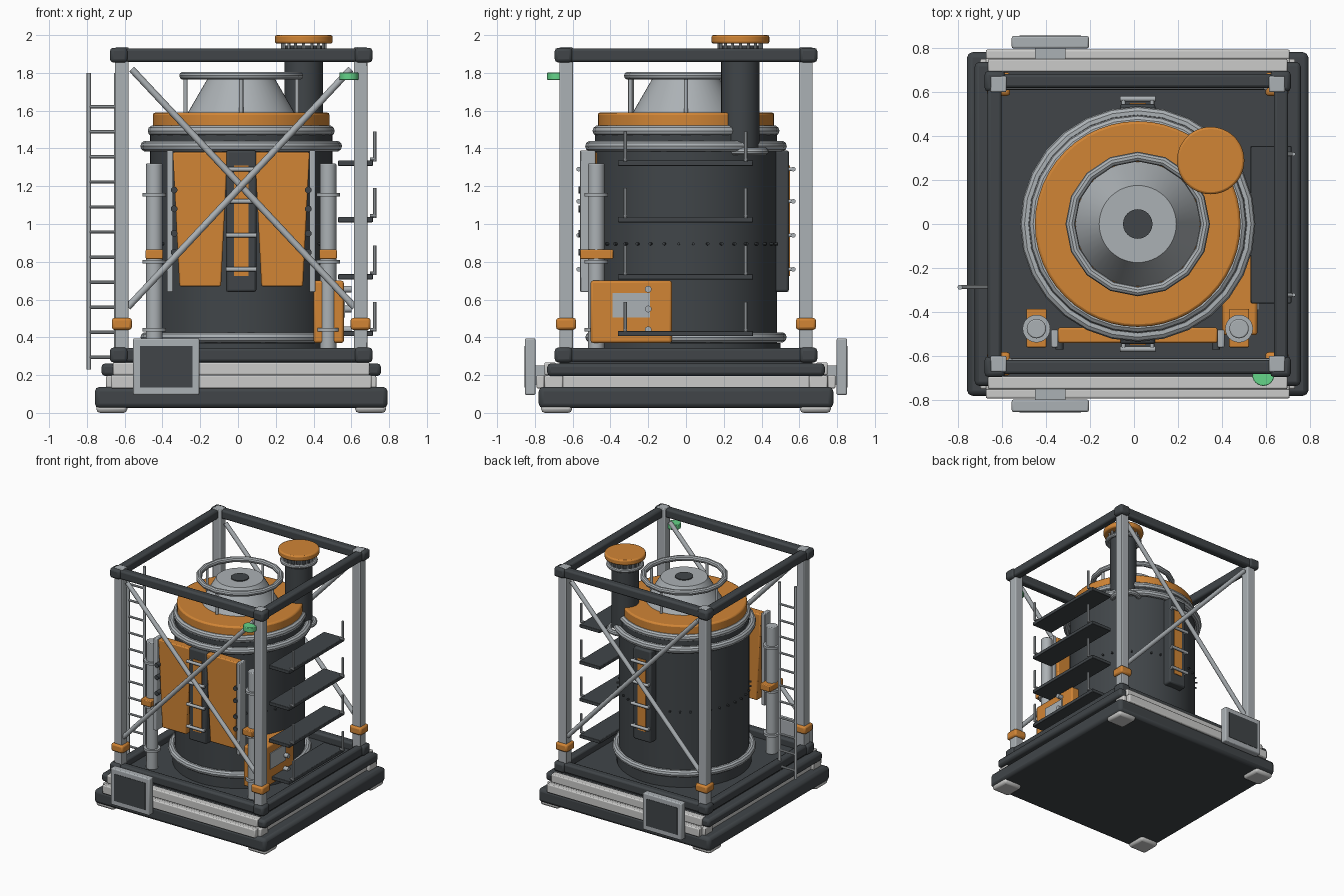
import bpy
import math
from mathutils import Vector

if "Cube" in bpy.data.objects:
    bpy.data.objects.remove(bpy.data.objects["Cube"], do_unlink=True)


def material(name, rgb):
    m = bpy.data.materials.new(name)
    m.use_nodes = True
    m.diffuse_color = (*rgb, 1)
    m.node_tree.nodes["Principled BSDF"].inputs["Base Color"].default_value = (*rgb, 1)
    return m


DARK = material("charcoal", (0.052, 0.060, 0.066))
GREY = material("steel grey", (0.41, 0.44, 0.46))
LIGHT = material("pale grey", (0.60, 0.60, 0.59))
ORANGE = material("orange", (0.64, 0.235, 0.036))
GREEN = material("signal green", (0.13, 0.66, 0.25))
CX = 0.017  # centre line of the machine


def finish(name, mat, bevel=0.0):
    ob = bpy.context.object
    ob.name = name
    ob.data.materials.append(mat)
    bpy.ops.object.shade_smooth_by_angle(angle=math.radians(35))
    if bevel:
        mod = ob.modifiers.new("Bevel", "BEVEL")
        mod.width = bevel
        mod.segments = 2
        mod.limit_method = "ANGLE"
        mod.angle_limit = math.radians(40)
    return ob


def box(name, mat, x, y, z, bevel=0.0):
    """Box from (low, high) pairs on each axis."""
    bpy.ops.mesh.primitive_cube_add(size=1, location=[sum(p) / 2 for p in (x, y, z)])
    bpy.context.object.scale = [abs(p[1] - p[0]) for p in (x, y, z)]
    bpy.ops.object.transform_apply(location=False, rotation=False, scale=True)
    return finish(name, mat, bevel)


def around(c, half):
    return (c - half, c + half)


def rod(name, mat, a, b, r, r2=None, seg=12, bevel=0.0):
    """Cylinder or frustum between two points."""
    a, b = Vector(a), Vector(b)
    d = b - a
    bpy.ops.mesh.primitive_cone_add(vertices=seg, radius1=r, radius2=r if r2 is None else r2,
                                    depth=d.length, location=(a + b) / 2)
    bpy.context.object.rotation_euler = d.to_track_quat("Z", "Y").to_euler()
    return finish(name, mat, bevel)


def drum(name, mat, z, r, r2=None, x=CX, y=0, seg=48, bevel=0.0):
    return rod(name, mat, (x, y, z[0]), (x, y, z[1]), r, r2, seg, bevel)


def ring(name, mat, z, r, thick, x=CX, y=0, seg=28):
    bpy.ops.mesh.primitive_torus_add(location=(x, y, z), major_radius=r, minor_radius=thick,
                                     major_segments=seg, minor_segments=10)
    return finish(name, mat)


# Stepped base
box("base_slab", DARK, around(CX, 0.775), (-0.78, 0.78), (0.025, 0.138), 0.025)
box("middle_slab", LIGHT, around(CX, 0.69), (-0.755, 0.755), (0.13, 0.20), 0.008)
box("upper_slab", DARK, around(CX, 0.74), (-0.735, 0.735), (0.195, 0.262), 0.02)
box("deck", DARK, around(CX, 0.67), (-0.67, 0.67), (0.25, 0.285))
for s in (-1, 1):
    box("base_rail", LIGHT, around(CX, 0.69), around(s * 0.77, 0.022), (0.13, 0.20), 0.008)
    box("upper_rail", LIGHT, around(CX, 0.68), around(s * 0.72, 0.03), (0.20, 0.267), 0.008)
    for t in (-1, 1):
        box("corner_foot", LIGHT, around(CX + s * 0.685, 0.082), around(t * 0.685, 0.082),
            (0, 0.045), 0.02)
        box("corner_pad", LIGHT, around(CX + s * 0.68, 0.035), around(t * 0.70, 0.05),
            (0.13, 0.197), 0.008)

# Framed display plates on the front and back of the base
for s in (-1, 1):
    box("display_frame", LIGHT if s > 2 else GREY, (-0.555, -0.205), around(s * 0.825, 0.028),
        (0.095, 0.395), 0.008)
    box("display_screen", DARK, (-0.52, -0.24), around(s * 0.853, 0.003), (0.135, 0.355))
    box("display_mount", GREY, (-0.45, -0.31), around(s * 0.78, 0.03), (0.15, 0.25))

# Open frame: posts, collars, bars and corner joints
for s in (-1, 1):
    for z in ((0.27, 0.343), (1.858, 1.93)):
        box("frame_bar_long", DARK, around(CX, 0.65), around(s * 0.65, 0.032), z, 0.014)
        box("frame_bar_side", DARK, around(CX + s * 0.65, 0.032), (-0.65, 0.65), z, 0.014)
        for t in (-1, 1):
            box("frame_joint", DARK, around(CX + s * 0.648, 0.047), around(t * 0.648, 0.047),
                (z[0] - 0.003, z[1] + 0.003), 0.018)
    for t in (-1, 1):
        px, py = CX + s * 0.632, t * 0.635
        box("post", GREY, around(px, 0.036), around(py, 0.036), (0.30, 1.936), 0.006)
        box("post_collar", ORANGE, around(px, 0.053), around(py, 0.053), (0.44, 0.503), 0.014)

# Cross braces on front and back
for y in (-0.635, 0.635):
    for s in (-1, 1):
        rod("cross_brace", GREY, (CX - s * 0.58, y + s * 0.008, 1.82),
            (CX + s * 0.60, y + s * 0.008, 0.56), 0.018)

# Main vessel
drum("vessel_skirt", DARK, (0.28, 0.37), 0.50)
drum("vessel_body", DARK, (0.34, 1.48), 0.483, seg=64)
ring("lower_ring", GREY, 0.40, 0.505, 0.028)
ring("upper_ring", GREY, 1.412, 0.505, 0.029)
ring("lid_ring", GREY, 1.493, 0.466, 0.029)
drum("lid", ORANGE, (1.48, 1.59), 0.467, bevel=0.012)
drum("lid_cone", GREY, (1.585, 1.775), 0.285, 0.175)
drum("cone_opening", DARK, (1.77, 1.782), 0.067, seg=24)
ring("guard_ring", GREY, 1.785, 0.306, 0.022, seg=16)
for i in range(4):
    a = i * math.pi / 2
    gx, gy = CX + 0.295 * math.cos(a), 0.295 * math.sin(a)
    rod("guard_ring_post", GREY, (gx, gy, 1.58), (gx, gy, 1.78), 0.011)

# Rivets round the vessel
for i in range(40):
    a = (i + 0.5) * math.tau / 40
    c, s = math.cos(a), math.sin(a)
    rod("rivet", DARK, (CX + 0.47 * c, 0.47 * s, 0.895), (CX + 0.50 * c, 0.50 * s, 0.895), 0.008, seg=6)

# Chimney with vented cap
HX, HY = 0.348, 0.288
drum("chimney_pipe", DARK, (1.40, 1.945), 0.102, x=HX, y=HY, seg=32)
ring("chimney_foot_ring", GREY, 1.385, 0.10, 0.02, x=HX, y=HY + 0.03)
ring("chimney_collar", GREY, 1.90, 0.125, 0.016, x=HX, y=HY)
drum("chimney_cap", ORANGE, (1.955, 2.0), 0.153, x=HX, y=HY, bevel=0.01)
for i in range(16):
    a = i * math.tau / 16
    vx, vy = HX + 0.112 * math.cos(a), HY + 0.112 * math.sin(a)
    rod("vent_post", GREY, (vx, vy, 1.90), (vx, vy, 1.96), 0.008, seg=8)

# Hatch columns with rungs, front and back
for s in (-1, 1):
    box("hatch_column", DARK, around(CX, 0.08), around(s * 0.497, 0.048), (0.64, 1.39), 0.012)
    box("hatch_strip", ORANGE, around(CX, 0.038), around(s * 0.546, 0.004), (0.725, 1.31))
    for z in (0.76, 0.94, 1.12, 1.29):
        rod("rung", GREY, (CX - 0.08, s * 0.568, z), (CX + 0.08, s * 0.568, z), 0.012)
        for t in (-1, 1):
            rod("rung_mount", GREY, (CX + t * 0.065, s * 0.53, z), (CX + t * 0.065, s * 0.57, z), 0.01)

# Front doors, hinge bars, knobs and side pipes
for s in (-1, 1):
    door = box("front_door", ORANGE, around(CX + s * 0.217, 0.145), (-0.54, -0.47), (0.67, 1.38), 0.008)
    for v in door.data.vertices:
        if v.co.z < 0:
            v.co.x *= 0.76
    hx = CX + s * 0.377
    box("hinge_bar", GREY, around(hx, 0.016), (-0.56, -0.48), (0.64, 1.39), 0.005)
    for z in (0.85, 0.95, 1.08, 1.18):
        rod("hinge_knob", DARK, (hx - s * 0.022, -0.57, z), (hx - s * 0.022, -0.52, z), 0.018)
    px, py = CX + s * 0.46, -0.475
    drum("side_pipe", GREY, (0.28, 1.32), 0.044, x=px, y=py, seg=24, bevel=0.006)
    for z in (0.44, 0.80, 1.155):
        drum("pipe_band", GREY, around(z, 0.01), 0.063, x=px, y=py, seg=24)
    box("pipe_clamp", ORANGE, around(px, 0.046), (-0.56, -0.385), (0.815, 0.865), 0.006)

# Control box on the right-hand side
box("control_box", ORANGE, (0.40, 0.56), (-0.505, -0.075), (0.37, 0.70), 0.012)
box("control_panel", GREY, (0.558, 0.567), (-0.39, -0.19), (0.505, 0.635))
for z in (0.44, 0.55, 0.655):
    rod("control_knob", GREY, (0.55, -0.20, z), (0.60, -0.20, z), 0.018)

# Shelf plates with edge posts
for z in (0.42, 0.72, 1.023, 1.322):
    box("shelf", DARK, (0.53, 0.714), (-0.36, 0.355), around(z, 0.014), 0.004)
    for y in (-0.322, 0.317):
        rod("shelf_post", GREY, (0.725, y, z + 0.01), (0.725, y, z + 0.167), 0.009, seg=8)
        rod("shelf_post_mount", GREY, (0.70, y, z + 0.02), (0.73, y, z + 0.02), 0.009, seg=8)

# Ladder on the left-hand side
for x in (-0.79, -0.645):
    rod("ladder_rail", GREY, (x, -0.287, 0.23), (x, -0.287, 1.80), 0.011)
for i in range(11):
    z = 0.295 + i * 0.1325
    rod("ladder_rung", GREY, (-0.79, -0.287, z), (-0.645, -0.287, z), 0.009, seg=8)

# Signal lamp
drum("signal_lamp", GREEN, (1.762, 1.803), 0.05, x=0.587, y=-0.685, seg=24, bevel=0.004)
